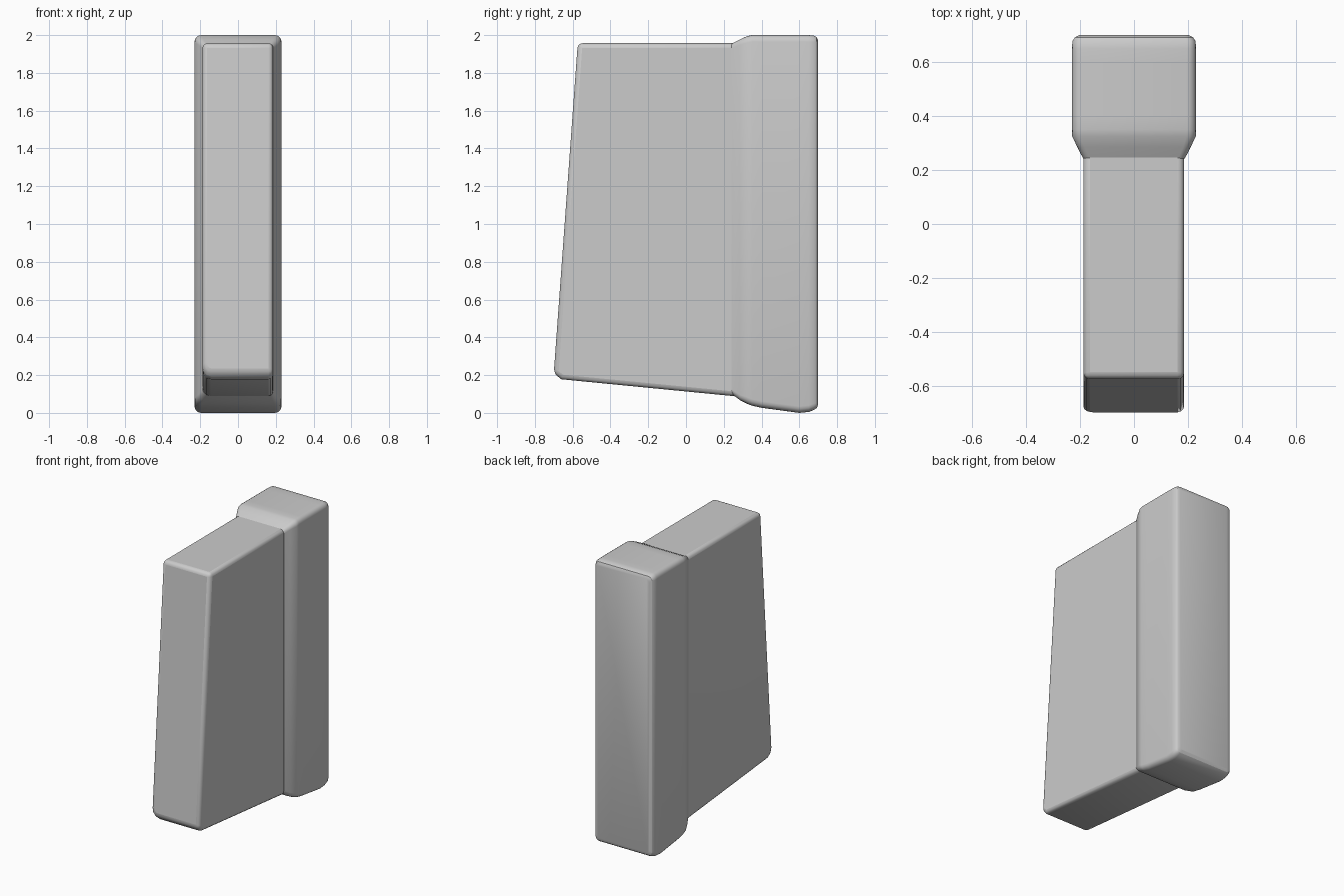
import bpy, bmesh, math

if "Cube" in bpy.data.objects:
    bpy.data.objects.remove(bpy.data.objects["Cube"])


def finish(name, bm):
    bmesh.ops.recalc_face_normals(bm, faces=bm.faces[:])
    mesh = bpy.data.meshes.new(name)
    bm.to_mesh(mesh)
    bm.free()
    ob = bpy.data.objects.new(name, mesh)
    bpy.context.collection.objects.link(ob)
    bpy.ops.object.select_all(action='DESELECT')
    bpy.context.view_layer.objects.active = ob
    ob.select_set(True)
    return ob


def add_bevel(ob, width):
    mod = ob.modifiers.new("rounded_edges", 'BEVEL')
    mod.width = width
    mod.segments = 3
    mod.limit_method = 'ANGLE'
    mod.angle_limit = math.radians(40)


def rounded_ring(y, half, low, high, r, steps=4):
    corners = [(half - r, high - r, 0), (r - half, high - r, 90),
               (r - half, low + r, 180), (half - r, low + r, 270)]
    ring = []
    for cx, cz, start in corners:
        for i in range(steps + 1):
            a = math.radians(start + 90 * i / steps)
            ring.append((cx + r * math.cos(a), y, cz + r * math.sin(a)))
    return ring


# Tapered body: side profile extruded across x
profile = [(-0.573, 1.957), (-0.70, 0.21), (-0.66, 0.178), (0.24, 0.09),
           (0.30, 0.088), (0.30, 1.957)]
bm = bmesh.new()
face = bm.faces.new([bm.verts.new((-0.188, y, z)) for y, z in profile])
ext = bmesh.ops.extrude_face_region(bm, geom=[face])
bmesh.ops.translate(bm, vec=(0.374, 0, 0),
                    verts=[v for v in ext["geom"] if isinstance(v, bmesh.types.BMVert)])
# Wider rounding along the lower left edge
lower_left = [e for e in bm.edges
              if all(v.co.x < -0.1 and v.co.z < 0.25 for v in e.verts)]
bmesh.ops.bevel(bm, geom=lower_left, offset=0.045, segments=3, profile=0.5,
                affect='EDGES', clamp_overlap=True)
body = finish("tapered_body", bm)
add_bevel(body, 0.025)
bpy.ops.object.shade_smooth_by_angle(angle=math.radians(35))

# Wider back block: rounded sections lofted along y
sections = [
    (0.242, 0.188, 0.100, 1.955, 0.025),
    (0.285, 0.210, 0.068, 1.977, 0.028),
    (0.325, 0.229, 0.048, 1.995, 0.035),
    (0.350, 0.230, 0.038, 2.000, 0.035),
    (0.400, 0.230, 0.027, 2.000, 0.035),
    (0.600, 0.230, 0.000, 2.000, 0.035),
    (0.650, 0.230, 0.005, 2.000, 0.035),
    (0.678, 0.228, 0.016, 1.997, 0.033),
    (0.692, 0.219, 0.026, 1.989, 0.027),
    (0.700, 0.203, 0.044, 1.973, 0.020),
]
bm = bmesh.new()
rings = [[bm.verts.new(p) for p in rounded_ring(*s)] for s in sections]
for a, b in zip(rings, rings[1:]):
    for i in range(len(a)):
        j = (i + 1) % len(a)
        bm.faces.new((a[i], a[j], b[j], b[i]))
bm.faces.new(rings[0])
bm.faces.new(rings[-1])
finish("back_block", bm)
bpy.ops.object.shade_smooth_by_angle(angle=math.radians(30))
